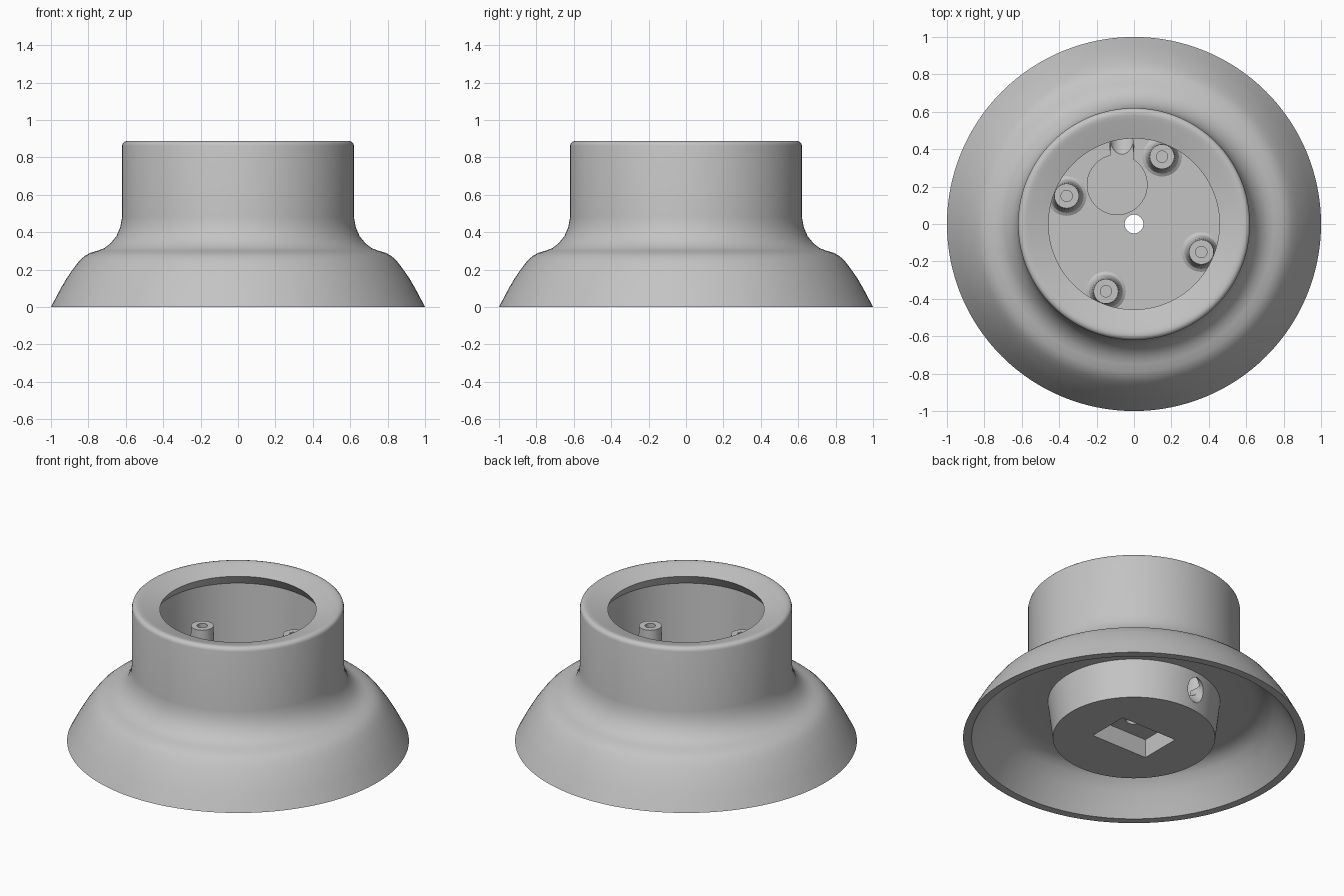
import bpy, bmesh, math
from mathutils import Vector, Matrix

old = bpy.data.objects.get("Cube")
if old:
    bpy.data.objects.remove(old, do_unlink=True)

grey = bpy.data.materials.new("light_grey")
grey.use_nodes = True
COLOUR = (0.55, 0.55, 0.55, 1)
grey.diffuse_color = COLOUR
grey.node_tree.nodes["Principled BSDF"].inputs["Base Color"].default_value = COLOUR


def add_object(name, bm):
    bmesh.ops.recalc_face_normals(bm, faces=bm.faces[:])
    mesh = bpy.data.meshes.new(name)
    bm.to_mesh(mesh)
    bm.free()
    mesh.materials.append(grey)
    obj = bpy.data.objects.new(name, mesh)
    bpy.context.collection.objects.link(obj)
    return obj


def lathe(name, profile, steps, closed=True):
    """Spin a closed (radius, height) profile around the z axis."""
    bm = bmesh.new()
    verts = [bm.verts.new((r, 0, z)) for r, z in profile]
    edges = [bm.edges.new(p) for p in zip(verts, verts[1:])]
    if closed:
        edges.append(bm.edges.new((verts[-1], verts[0])))
    bmesh.ops.spin(bm, geom=verts + edges, cent=(0, 0, 0), axis=(0, 0, 1),
                   angle=math.tau, steps=steps, use_merge=True)
    bmesh.ops.remove_doubles(bm, verts=bm.verts[:], dist=0.0001)
    return add_object(name, bm)


def rod(name, radius, start, end, segments=48):
    start, end = Vector(start), Vector(end)
    turn = (end - start).to_track_quat('Z', 'Y').to_matrix().to_4x4()
    bm = bmesh.new()
    bmesh.ops.create_cone(bm, cap_ends=True, segments=segments, radius1=radius,
                          radius2=radius, depth=(end - start).length,
                          matrix=Matrix.Translation((start + end) / 2) @ turn)
    return add_object(name, bm)


def box(name, centre, size):
    bm = bmesh.new()
    bmesh.ops.create_cube(bm, size=1, matrix=Matrix.Translation(centre)
                          @ Matrix.Diagonal((*size, 1)))
    return add_object(name, bm)


def smooth(obj):
    bpy.ops.object.select_all(action='DESELECT')
    obj.select_set(True)
    bpy.context.view_layer.objects.active = obj
    bpy.ops.object.shade_smooth_by_angle(angle=math.radians(28))


# Flared housing: skirt, collar, sloped lip, cavity and solid inner cup
FLOOR = 0.20
outer = [(1, 0), (0.95, 0.095), (0.915, 0.155), (0.875, 0.212), (0.845, 0.25),
         (0.82, 0.272), (0.79, 0.289), (0.75, 0.301), (0.715, 0.314),
         (0.68, 0.341), (0.65, 0.379), (0.63, 0.425), (0.62, 0.48),
         (0.62, 0.862), (0.616, 0.875), (0.608, 0.883), (0.595, 0.887)]
lip = [(0.58, 0.885), (0.56, 0.88), (0.457, 0.848), (0.5, 0.784)]
cavity = [(0.46, FLOOR), (0, FLOOR), (0, 0)]
underside = [(0.475, 0), (0.504, 0.24), (0.69, 0.243), (0.74, 0.238),
             (0.78, 0.222), (0.815, 0.194), (0.86, 0.139), (0.91, 0.064),
             (0.95, 0)]
housing = lathe("housing", outer + lip + cavity + underside, 128)

# Cut the round pocket, cable channel and outlet, mounting recess and centre hole
cutters = [
    rod("pocket_cutter", 0.16, (-0.09, 0.21, 0.15), (-0.09, 0.21, 0.4), 64),
    box("channel_cutter", (-0.065, 0.325, 0.275), (0.12, 0.21, 0.25)),
    rod("outlet_cutter", 0.064, (-0.065, 0.345, 0.265), (-0.065, 0.57, 0.05)),
    box("recess_cutter", (0, 0, 0.01), (0.4, 0.27, 0.22)),
    rod("hole_cutter", 0.05, (0, 0, 0.05), (0, 0, 0.4)),
]
for cutter in cutters:
    mod = housing.modifiers.new(cutter.name, 'BOOLEAN')
    mod.operation = 'DIFFERENCE'
    mod.solver = 'EXACT'
    mod.object = cutter
    cutter.hide_render = True

# Bake the cuts and discard the cutters
bpy.context.view_layer.update()
cut_mesh = bpy.data.meshes.new_from_object(
    housing.evaluated_get(bpy.context.evaluated_depsgraph_get()))
housing.modifiers.clear()
housing.data = cut_mesh
for cutter in cutters:
    bpy.data.objects.remove(cutter, do_unlink=True)
smooth(housing)

# Four hollow screw posts with flared feet
TOP = 0.59
post_profile = [(0, FLOOR - 0.01), (0.106, FLOOR - 0.01), (0.106, FLOOR),
                (0.09, FLOOR + 0.01), (0.08, FLOOR + 0.03), (0.075, FLOOR + 0.06),
                (0.066, TOP), (0.03, TOP), (0.03, TOP - 0.25), (0, TOP - 0.25)]
for i in range(4):
    post = lathe(f"screw_post_{i + 1}", post_profile, 40)
    angle = math.radians(67.4 + 90 * i)
    post.location = (0.39 * math.cos(angle), 0.39 * math.sin(angle), 0)
    smooth(post)
